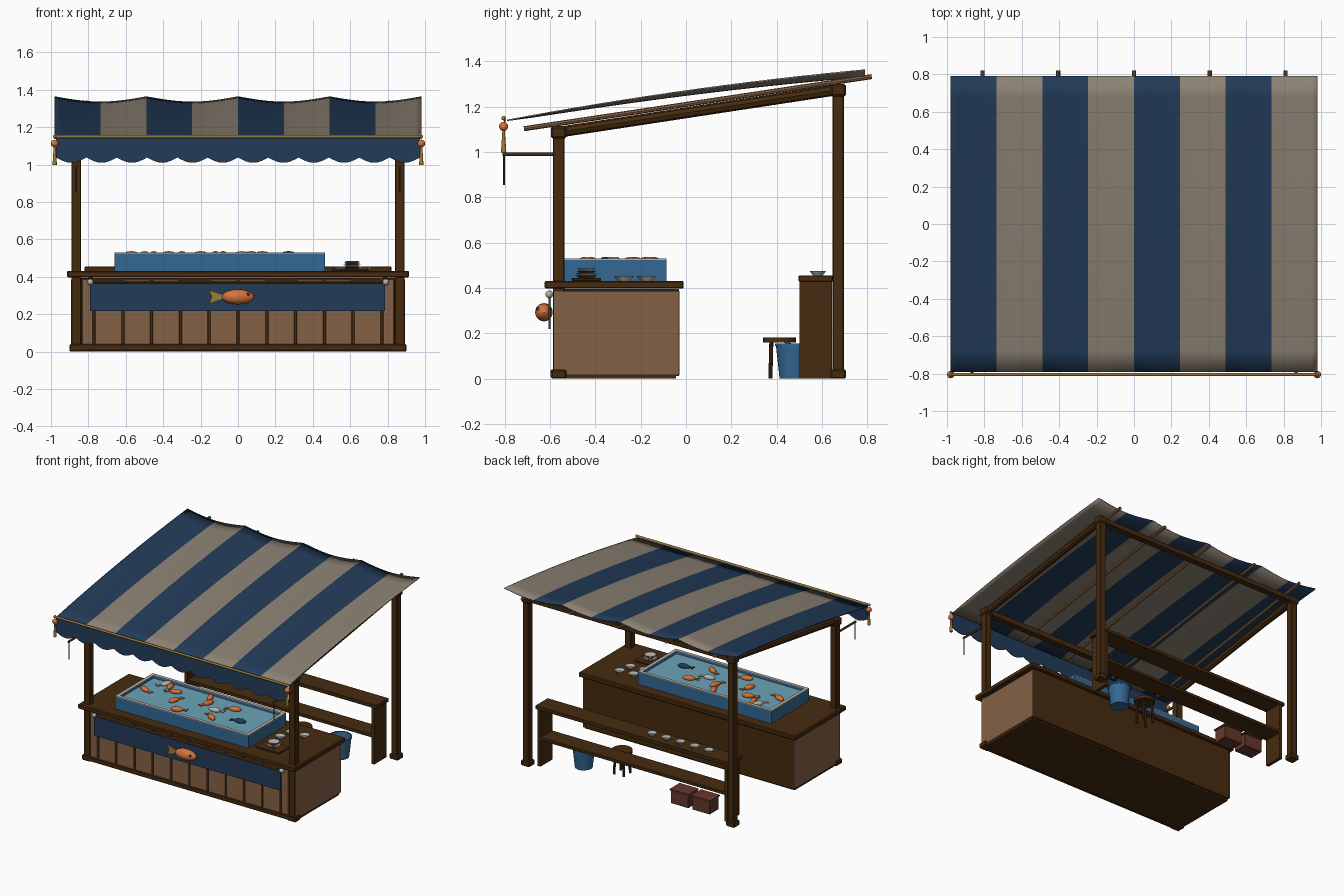
import bpy, bmesh, math
from mathutils import Matrix, Vector

if "Cube" in bpy.data.objects:
    bpy.data.objects.remove(bpy.data.objects["Cube"])

def mat(name, rgb):
    m = bpy.data.materials.new(name)
    m.diffuse_color = (*rgb, 1)
    m.use_nodes = True
    m.node_tree.nodes["Principled BSDF"].inputs["Base Color"].default_value = m.diffuse_color
    return m

NAVY = mat("navy cloth", (0.016, 0.044, 0.098))
CREAM = mat("cream cloth", (0.26, 0.22, 0.17))
DARK = mat("dark wood", (0.062, 0.024, 0.005))
TAN = mat("tan wood", (0.235, 0.12, 0.058))
BLUE = mat("pool blue", (0.034, 0.14, 0.30))
WATER = mat("water", (0.15, 0.37, 0.48))
GREY = mat("pale grey", (0.45, 0.45, 0.42))
ORANGE = mat("orange", (0.66, 0.17, 0.04))
RUST = mat("red brown", (0.127, 0.040, 0.024))
GOLD = mat("gold", (0.36, 0.20, 0.035))

def finish(name, bm, mats, smooth=False):
    bmesh.ops.recalc_face_normals(bm, faces=bm.faces)
    me = bpy.data.meshes.new(name)
    bm.to_mesh(me)
    bm.free()
    ob = bpy.data.objects.new(name, me)
    bpy.context.collection.objects.link(ob)
    for m in mats:
        me.materials.append(m)
    if smooth:
        bpy.context.view_layer.objects.active = ob
        ob.select_set(True)
        bpy.ops.object.shade_smooth_by_angle(angle=math.radians(40))
        ob.select_set(False)
    return ob

def bevel(ob, w):
    b = ob.modifiers.new("bevel", 'BEVEL')
    b.width, b.segments = w, 1

def box(name, x0, x1, y0, y1, z0, z1, m, bev=0.0):
    bm = bmesh.new()
    bmesh.ops.create_cube(bm, size=1, matrix=Matrix.Translation(((x0+x1)/2, (y0+y1)/2, (z0+z1)/2))
                          @ Matrix.Diagonal((x1-x0, y1-y0, z1-z0, 1)))
    ob = finish(name, bm, [m])
    if bev:
        bevel(ob, bev)
    return ob

def rod(name, p, q, r0, m, r1=None, segs=12):
    p, q = Vector(p), Vector(q)
    d = q - p
    bm = bmesh.new()
    bmesh.ops.create_cone(bm, cap_ends=True, segments=segs, radius1=r0, radius2=r0 if r1 is None else r1,
                          depth=d.length, matrix=Matrix.Translation((p+q)/2) @ d.to_track_quat('Z', 'Y').to_matrix().to_4x4())
    return finish(name, bm, [m], True)

def ball(name, c, r, m):
    bm = bmesh.new()
    bmesh.ops.create_uvsphere(bm, u_segments=16, v_segments=10, radius=r, matrix=Matrix.Translation(c))
    return finish(name, bm, [m], True)

def lathe(name, x, y, z, prof, m, segs=20):
    bm = bmesh.new()
    vs = [bm.verts.new((x + r, y, z + h)) for r, h in prof]
    es = [bm.edges.new(e) for e in zip(vs, vs[1:])]
    bmesh.ops.spin(bm, geom=vs + es, cent=(x, y, 0), axis=(0, 0, 1), angle=2*math.pi, steps=segs)
    bmesh.ops.remove_doubles(bm, verts=bm.verts, dist=1e-5)
    return finish(name, bm, [m], True)

def bowl(name, x, y, z, r=0.032, h=0.02, m=GREY):
    return lathe(name, x, y, z, [(0, 0), (r*0.6, 0), (r, h), (r*0.9, h), (r*0.55, h*0.25), (0, h*0.25)], m)

def fish(name, mx, s, body, tail):
    # local +x is the nose, y the width, z the back
    bm = bmesh.new()
    bmesh.ops.create_uvsphere(bm, u_segments=16, v_segments=10, radius=1, matrix=mx @ Matrix.Diagonal((s, s*0.46, s*0.44, 1)))
    n = len(bm.faces)
    for a in (-1, 1):
        pts = [(-0.85, 0.12*a), (-1.75, 0.42*a), (-1.6, 0.0), (-0.85, -0.1*a)]
        top = [bm.verts.new(mx @ Vector((px*s, py*s, s*0.06))) for px, py in pts]
        bot = [bm.verts.new(mx @ Vector((px*s, py*s, -s*0.06))) for px, py in pts]
        bm.faces.new(top)
        bm.faces.new(bot[::-1])
        for i in range(4):
            j = (i + 1) % 4
            bm.faces.new((top[i], bot[i], bot[j], top[j]))
    bm.faces.ensure_lookup_table()
    for f in bm.faces[n:]:
        f.material_index = 1
    return finish(name, bm, [body, tail], True)

# Frame: posts, feet, caps, side beams, arms, hanging cords, pole ends
for s, side in ((-1, "left"), (1, "right")):
    x = 0.865*s
    for y, top, end in ((-0.562, 1.10, "front"), (0.672, 1.285, "back")):
        box(f"{end}_{side}_post", x-.026, x+.026, y-.026, y+.026, 0, top, DARK, .004)
        box(f"{end}_{side}_foot", x-.036, x+.036, y-.034, y+.034, 0, .04, DARK, .006)
        box(f"{end}_{side}_cap", x-.036, x+.036, y-.034, y+.034, top-.04, top+.015, DARK, .008)
    b = rod(f"{side}_side_beam", (x, -.56, 1.088), (x, .67, 1.275), .024, DARK, segs=8)
    rod(f"{side}_arm", (x, -.81, .99), (x, -.57, .99), .008, DARK)
    rod(f"{side}_hanging_cord", (x, -.803, .855), (x, -.803, .99), .004, DARK, segs=6)
    ball(f"{side}_pole_ball", (.98*s, -.805, 1.113), .02, ORANGE)
    ball(f"{side}_pole_knob", (.98*s, -.805, 1.15), .010, GOLD)
    rod(f"{side}_tassel", (.98*s, -.805, .998), (.98*s, -.805, 1.10), .012, GOLD, .005)
    ball(f"{side}_banner_knob", (.79*s, -.603, .372), .017, GREY)
    # Counter side panel and back shelf end
    box(f"{side}_counter_panel", *sorted((.884*s, .892*s)), -.584, -.028, .015, .386, TAN, .002)
    box(f"{side}_shelf_end", *sorted((.775*s, .80*s)), .50, .645, 0, .43, DARK)
box("front_header", -.88, .88, -.585, -.538, 1.065, 1.11, DARK, .004)
box("back_header", -.88, .88, .648, .696, 1.255, 1.295, DARK, .004)
for i in range(5):
    x = -.81 + .405*i
    rod(f"rafter_{i+1}", (x, -.715, 1.103), (x, .82, 1.333), .011, TAN, segs=8)

# Canopy: striped cloth sagging between ridges
NX, NY = 64, 14
bm = bmesh.new()
rows = []
for j in range(NY + 1):
    t = j / NY
    row = []
    for i in range(NX + 1):
        u = i / NX
        sag = 0.028 * t**0.6 * math.sin(math.pi * ((u*4) % 1))
        row.append(bm.verts.new((-.98 + 1.96*u, -.79 + 1.58*t, 1.143 + .222*t + .075*t*(1-t) - sag)))
    rows.append(row)
for j in range(NY):
    for i in range(NX):
        f = bm.faces.new((rows[j][i], rows[j][i+1], rows[j+1][i+1], rows[j+1][i]))
        f.material_index = (i * 8 // NX) % 2
ob = finish("canopy", bm, [NAVY, CREAM], True)
so = ob.modifiers.new("thickness", 'SOLIDIFY')
so.thickness = .006

# Valence with scalloped hem, and the front pole
bm = bmesh.new()
N, LOBES = 96, 12
up, lo = [], []
for i in range(N + 1):
    x = -.972 + 1.944*i/N
    up.append(bm.verts.new((x, -.80, 1.147)))
    lo.append(bm.verts.new((x, -.803, 1.038 - .028*abs(math.sin(math.pi*LOBES*i/N)))))
for i in range(N):
    bm.faces.new((lo[i], lo[i+1], up[i+1], up[i]))
ob = finish("valence", bm, [NAVY])
so = ob.modifiers.new("thickness", 'SOLIDIFY')
so.thickness, so.offset = .005, 0
rod("front_pole", (-.98, -.805, 1.15), (.98, -.805, 1.15), .008, GOLD)

# Counter
box("counter_body", -.885, .885, -.574, -.03, .012, .395, DARK)
box("counter_base", -.885, .885, -.57, -.045, 0, .014, DARK)
box("counter_skirting", -.893, .893, -.597, -.565, .006, .04, DARK, .004)
box("countertop", -.915, .915, -.625, -.01, .397, .432, DARK, .006)
edges = [-.84] + [-.77 + .154*i for i in range(11)] + [.84]
for i, (a, b) in enumerate(zip(edges, edges[1:])):
    box(f"plank_{i+1}", a+.006, b-.006, -.588, -.57, .035, .388 - .006*(i % 3 == 1), TAN, .002)

# Banner with its rod and fish
rod("banner_rod", (-.79, -.603, .372), (.79, -.603, .372), .007, DARK)
box("banner", -.79, .785, -.606, -.599, .218, .365, NAVY)
fish("banner_fish", Matrix.Translation((0, -.627, .293)) @ Matrix.Rotation(math.pi/2, 4, 'X'), .088, ORANGE, GOLD)
for y in (-.655, -.602):
    ball("banner_fish_eye", (.055, y, .308), .008, NAVY)

# Pool: walls, pale rim, water
X0, X1, Y0, Y1 = -.66, .465, -.54, -.085
box("pool_floor", X0+.01, X1-.01, Y0+.01, Y1-.01, .432, .45, BLUE)
box("pool_water", X0+.02, X1-.02, Y0+.02, Y1-.02, .45, .508, WATER)
for n, a, b, c, d in (("front", X0, X1, Y0, Y0+.025), ("back", X0, X1, Y1-.025, Y1),
                      ("left", X0, X0+.025, Y0+.025, Y1-.025), ("right", X1-.025, X1, Y0+.025, Y1-.025)):
    box(f"pool_{n}_wall", a, b, c, d, .432, .524, BLUE)
    box(f"pool_{n}_rim", a, b, c, d, .524, .53, GREY)

# Swimming fish: x, y, heading in degrees, colour
swim = [(-.57, -.31, 160, ORANGE), (-.50, -.15, 60, GREY), (-.45, -.17, 100, ORANGE), (-.37, -.22, 20, ORANGE),
        (-.30, -.34, 250, ORANGE), (-.12, -.16, 110, ORANGE), (-.08, -.24, 70, ORANGE), (.02, -.31, 190, GREY),
        (.13, -.22, 20, ORANGE), (.07, -.42, 330, ORANGE), (.27, -.36, 10, NAVY), (-.20, -.45, 200, ORANGE)]
for i, (x, y, a, c) in enumerate(swim):
    fish(f"pool_fish_{i+1}", Matrix.Translation((x, y, .518)) @ Matrix.Rotation(math.radians(a), 4, 'Z'), .044, c, c)

# Serving board with stacked bowls, and loose dishes
box("serving_board", .50, .70, -.505, -.375, .432, .444, DARK, .003)
for i in range(4):
    bowl(f"stacked_bowl_{i+1}", .61, -.44, .444 + .01*i, .05 - .003*i, .012, (RUST, GREY)[i % 2])
for i, (x, y) in enumerate(((.55, -.28), (.66, -.27), (.57, -.18), (.68, -.17))):
    bowl(f"dish_{i+1}", x, y, .432, .038, .02)

# Back shelf with bowls
box("upper_shelf", -.82, .82, .497, .648, .428, .455, DARK, .003)
box("lower_shelf", -.80, .80, .502, .645, .198, .222, DARK, .003)
for i in range(5):
    bowl(f"shelf_bowl_{i+1}", -.12 - .12*i, .582, .455, .036, .02)

# Crates under the shelf
for i, x in enumerate((-.38, -.56)):
    box(f"crate_{i+1}", x-.075, x+.075, .51, .62, 0, .10, RUST, .004)
    box(f"crate_lid_{i+1}", x-.08, x+.08, .505, .625, .10, .11, RUST)

# Bucket with handle
lathe("bucket", .53, .475, 0, [(0, 0), (.062, 0), (.078, .145), (.083, .145), (.083, .156), (.072, .156), (.062, .10), (0, .10)], BLUE, 24)
for s in (-1, 1):
    rod("bucket_handle", (.53+.08*s, .475, .15), (.53, .42, .165), .003, GREY, segs=6)

# Stool
rod("stool_seat", (.25, .412, .16), (.25, .412, .182), .073, DARK, segs=20)
for i in range(4):
    a = math.radians(45 + 90*i)
    c, s = math.cos(a), math.sin(a)
    rod(f"stool_leg_{i+1}", (.25+.056*c, .412+.056*s, 0), (.25+.05*c, .412+.05*s, .162), .009, DARK, segs=8)
